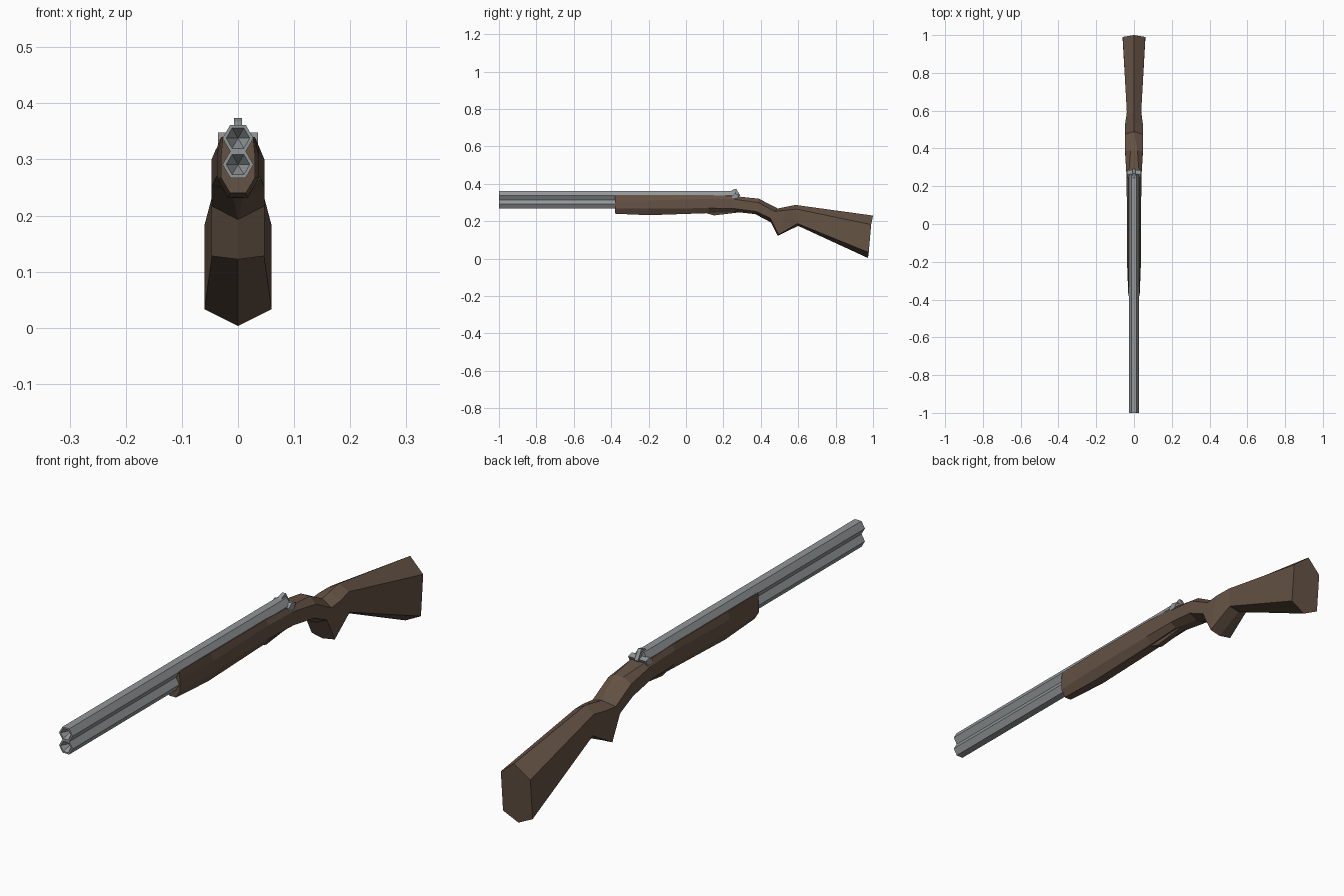
import bpy, bmesh, math

if "Cube" in bpy.data.objects:
    bpy.data.objects.remove(bpy.data.objects["Cube"])


def material(name, rgb):
    m = bpy.data.materials.new(name)
    m.diffuse_color = (*rgb, 1)
    m.use_nodes = True
    m.node_tree.nodes["Principled BSDF"].inputs["Base Color"].default_value = m.diffuse_color
    return m


wood = material("dark walnut", (0.13, 0.085, 0.058))
steel = material("grey steel", (0.29, 0.31, 0.315))


def finish(name, bm, mat):
    bmesh.ops.remove_doubles(bm, verts=bm.verts, dist=0.0005)
    bmesh.ops.recalc_face_normals(bm, faces=bm.faces)
    me = bpy.data.meshes.new(name)
    bm.to_mesh(me)
    bm.free()
    me.materials.append(mat)
    ob = bpy.data.objects.new(name, me)
    bpy.context.collection.objects.link(ob)
    return ob


def loft(name, rings, mat):
    """Skin a row of closed rings and cap both ends."""
    bm = bmesh.new()
    rows = [[bm.verts.new(p) for p in r] for r in rings]
    n = len(rows[0])
    for a, b in zip(rows, rows[1:]):
        for i in range(n):
            j = (i + 1) % n
            bm.faces.new((a[i], a[j], b[j], b[i]))
    bm.faces.new(rows[0])
    bm.faces.new(rows[-1])
    return finish(name, bm, mat)


def mirrored(half):
    """Ring from (half width, y, z) points running top to bottom."""
    return list(half) + [(-x, y, z) for x, y, z in reversed(half)]


# Stock: cross-sections from fore-end to butt (top, upper side, lower side, bottom)
stock = [
    [(.027, -.38, .34), (.030, -.38, .31), (.030, -.38, .267), (.014, -.38, .24)],
    [(.030, -.20, .34), (.037, -.20, .31), (.037, -.20, .267), (.018, -.20, .232)],
    [(.030, .12, .34), (.038, .12, .32), (.038, .12, .27), (.018, .12, .243)],
    [(.028, .26, .334), (.040, .26, .317), (.040, .26, .267), (.018, .26, .250)],
    [(.018, .39, .320), (.047, .385, .300), (.047, .375, .252), (.010, .37, .238)],
    [(0, .49, .268), (.047, .475, .252), (.047, .450, .217), (0, .455, .193)],
    [(0, .535, .277), (.047, .53, .258), (.047, .495, .128), (0, .49, .122)],
    [(0, .585, .287), (.038, .59, .265), (.038, .595, .188), (0, .60, .175)],
    [(0, 1.0, .230), (.060, .99, .182), (.060, .977, .033), (0, .973, .003)],
]
loft("stock", [mirrored(s) for s in stock], wood)

# Trigger swell under the receiver
swell = [(.10, .245, .26), (.15, .231, .26), (.21, .238, .26), (.29, .248, .26)]
loft("trigger_swell",
     [[(.018, y, t), (.010, y, b), (-.010, y, b), (-.018, y, t)] for y, b, t in swell], wood)


# Barrels: hexagonal tubes with a tapering bore
def hexring(r, y, z):
    return [(r * math.cos(k * math.pi / 3), y, z + r * math.sin(k * math.pi / 3))
            for k in range(6)]


for name, z in (("upper_barrel", .338), ("lower_barrel", .291)):
    bm = bmesh.new()
    rows = [[bm.verts.new(p) for p in hexring(r, y, z)]
            for r, y in ((.0275, .265), (.0275, -1), (.021, -1))]
    tip = bm.verts.new((0, -.96, z))
    for i in range(6):
        j = (i + 1) % 6
        for a, b in zip(rows, rows[1:]):
            bm.faces.new((a[i], a[j], b[j], b[i]))
        bm.faces.new((rows[2][i], rows[2][j], tip))
    bm.faces.new(rows[0])
    finish(name, bm, steel)

# Rear sight and break lever behind the barrels
sight = [(.235, .358), (.25, .368), (.268, .374), (.29, .338), (.275, .325), (.24, .325)]
loft("rear_sight", [[(x, y, z) for y, z in sight] for x in (-.007, .007)], steel)
lever = [(.245, .335), (.262, .348), (.285, .342), (.275, .322), (.245, .320)]
loft("break_lever", [[(x * s, y, z) for y, z in lever]
                     for x, s in ((-.036, 1), (.036, 1))], steel)
